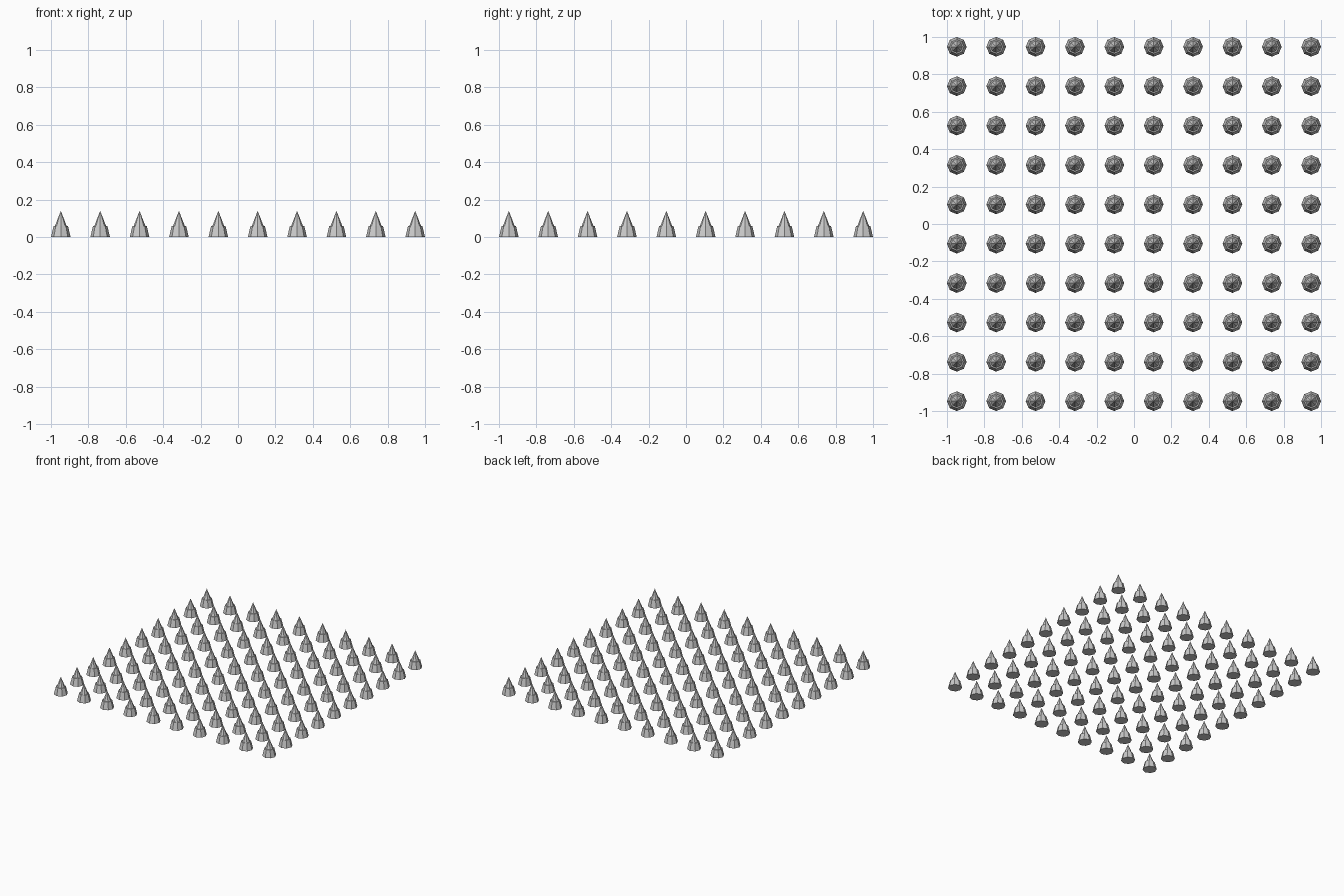
import bpy, bmesh
from mathutils import Matrix

if "Cube" in bpy.data.objects:
    bpy.data.objects.remove(bpy.data.objects["Cube"])

N, STEP = 10, 4 / 19
R = 1 / 19


def frustum(bm, sides, r1, r2, z1, z2, x, y):
    bmesh.ops.create_cone(bm, cap_ends=True, segments=sides, radius1=r1, radius2=r2,
                          depth=z2 - z1, matrix=Matrix.Translation((x, y, (z1 + z2) / 2)))


def make_array(name, sides, r1, r2, z1, z2):
    bm = bmesh.new()
    for i in range(N):
        for j in range(N):
            frustum(bm, sides, r1, r2, z1, z2,
                    (i - (N - 1) / 2) * STEP, (j - (N - 1) / 2) * STEP)
    me = bpy.data.meshes.new(name)
    bm.to_mesh(me)
    bm.free()
    bpy.context.collection.objects.link(bpy.data.objects.new(name, me))


# eight-sided tapered bases
make_array("spike_bases", 8, R, 0.038, 0, 0.06)
# pointed cones rising from the bases
make_array("spike_tips", 8, 0.031, 0, 0.06, 0.14)
